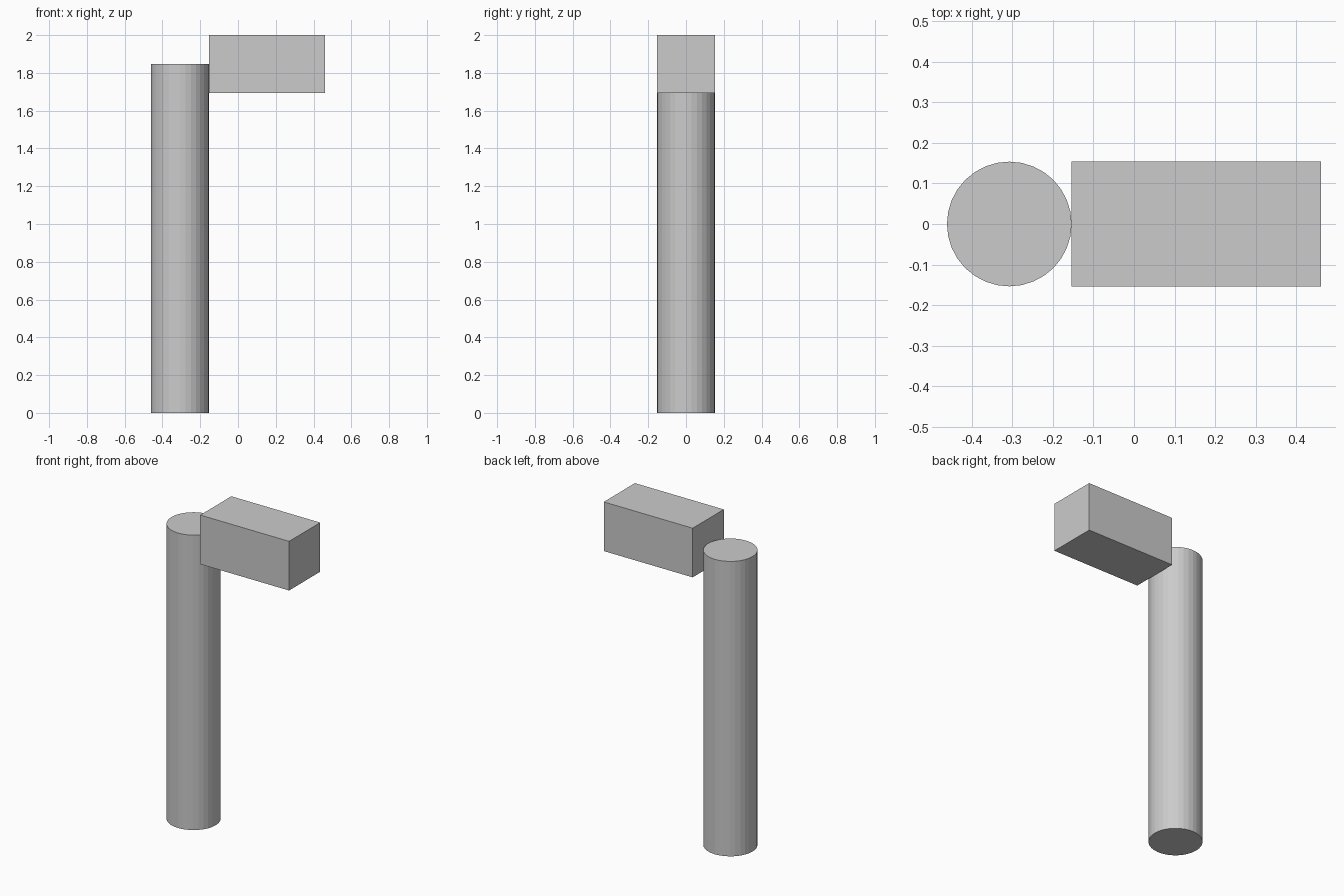
import bpy

if "Cube" in bpy.data.objects:
    bpy.data.objects.remove(bpy.data.objects["Cube"])

UNIT = 2 / 13          # post radius; every size is a multiple of it

grey = bpy.data.materials.new("plain grey")
grey.diffuse_color = (0.6, 0.6, 0.6, 1)
grey.use_nodes = True
grey.node_tree.nodes["Principled BSDF"].inputs["Base Color"].default_value = grey.diffuse_color


def finish(name):
    obj = bpy.context.object
    obj.name = name
    obj.data.materials.append(grey)
    return obj


# Upright round post
bpy.ops.mesh.primitive_cylinder_add(vertices=32, radius=UNIT, depth=12 * UNIT,
                                    location=(-2 * UNIT, 0, 6 * UNIT))
finish("post")

# Rectangular block reaching sideways from the post top
bpy.ops.mesh.primitive_cube_add(size=1, location=(UNIT, 0, 12 * UNIT))
arm = finish("arm_block")
arm.scale = (4 * UNIT, 2 * UNIT, 2 * UNIT)
